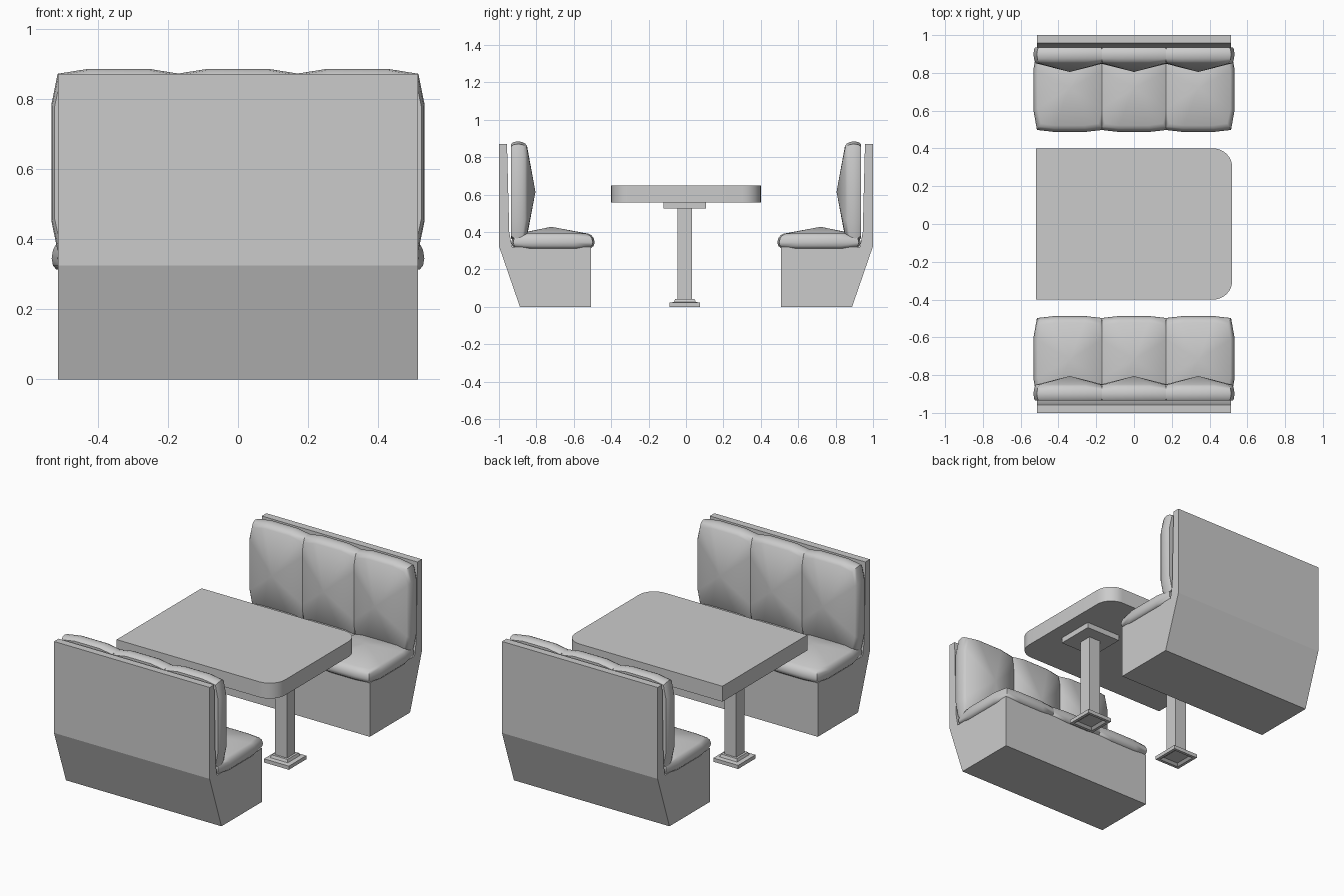
import bpy, bmesh, math
from mathutils import Vector

if "Cube" in bpy.data.objects:
    bpy.data.objects.remove(bpy.data.objects["Cube"])


def finish(name, bm, smooth=None):
    bmesh.ops.recalc_face_normals(bm, faces=bm.faces[:])
    me = bpy.data.meshes.new(name)
    bm.to_mesh(me)
    bm.free()
    ob = bpy.data.objects.new(name, me)
    bpy.context.collection.objects.link(ob)
    if smooth:
        bpy.ops.object.select_all(action='DESELECT')
        ob.select_set(True)
        bpy.context.view_layer.objects.active = ob
        bpy.ops.object.shade_smooth_by_angle(angle=math.radians(smooth))
    return ob


def loft(name, loops, cap_start=True, cap_end=True, apex=None, smooth=None):
    """Skin a stack of equal-length loops; optionally fan the last one to an apex."""
    bm = bmesh.new()
    vs = [[bm.verts.new(p) for p in lp] for lp in loops]
    n = len(vs[0])
    for a, b in zip(vs, vs[1:]):
        for i in range(n):
            bm.faces.new((a[i], a[(i + 1) % n], b[(i + 1) % n], b[i]))
    if cap_start:
        bm.faces.new(vs[0])
    if apex:
        tip = bm.verts.new(apex)
        for i in range(n):
            bm.faces.new((vs[-1][i], vs[-1][(i + 1) % n], tip))
    elif cap_end:
        bm.faces.new(vs[-1])
    return finish(name, bm, smooth)


def pillow_ring(hu, hv, bulge_u, bulge_v, fu, fv):
    """12-point rectangle whose side middles bulge outward."""
    bu, bv = hu + bulge_u, hv + bulge_v
    return [(-hu, -hv), (-hu * fu, -bv), (hu * fu, -bv),
            (hu, -hv), (bu, -hv * fv), (bu, hv * fv),
            (hu, hv), (hu * fu, bv), (-hu * fu, bv),
            (-hu, hv), (-bu, hv * fv), (-bu, -hv * fv)]


def square(cx, cy, h, z):
    return [(cx + sx * h, cy + sy * h, z) for sx, sy in ((-1, -1), (1, -1), (1, 1), (-1, 1))]


# Two facing benches
shell = [(1.0, .87), (.957, .87), (.945, .40), (.93, .32), (.508, .32),
         (.508, 0), (.888, 0), (1.0, .325)]
for side, s in (("front", -1), ("back", 1)):
    loft(side + "_bench_shell", [[(x, s * y, z) for y, z in shell] for x in (-.513, .513)])
    for i, cx in enumerate((-.34, 0, .34)):
        # Seat cushion: (inset, height)
        loops = []
        for inset, z in ((.022, .313), (.006, .325), (0, .345), (.006, .368), (.018, .383), (.034, .391)):
            ring = pillow_ring(.174 - inset * .6, .213 - inset, .017, .010, .5, .55)
            loops.append([(cx + u, s * (.711 + v), z) for u, v in ring])
        loft(f"{side}_seat_cushion_{i + 1}", loops, apex=(cx, s * .72, .428), smooth=50)
        # Back cushion: (inset, distance from middle)
        loops = []
        for inset, y in ((.014, .935), (.004, .922), (0, .897), (.004, .876), (.012, .860), (.024, .850)):
            ring = pillow_ring(.174 - inset * .6, .253 - inset, .018, .014, .5, .65)
            loops.append([(cx + u, s * y, .618 + v) for u, v in ring])
        loft(f"{side}_back_cushion_{i + 1}", loops, apex=(cx, s * .805, .615), smooth=50)

# Table top, rounded only at the aisle end
r = .1
outline = [(-.52, .4), (-.52, -.4)]
for cy, start in ((-.4 + r, -90), (.4 - r, 0)):
    for k in range(9):
        a = math.radians(start + k * 90 / 8)
        outline.append((.52 - r + r * math.cos(a), cy + r * math.sin(a)))
loft("table_top", [[(x, y, z) for x, y in outline] for z in (.558, .65)], smooth=30)

# Two pedestals with mounting plate and stepped, hollow foot
for side, px in (("left", -.315), ("right", .315)):
    c = (px, -.006)
    loft(side + "_mounting_plate", [square(*c, .114, z) for z in (.525, .56)])
    loft(side + "_post", [square(*c, .039, z) for z in (.03, .53)])
    foot = [(.05, .012), (.065, .0), (.082, .0), (.082, .022), (.058, .026), (.052, .042)]
    loft(side + "_foot", [square(*c, h, z) for h, z in foot])
